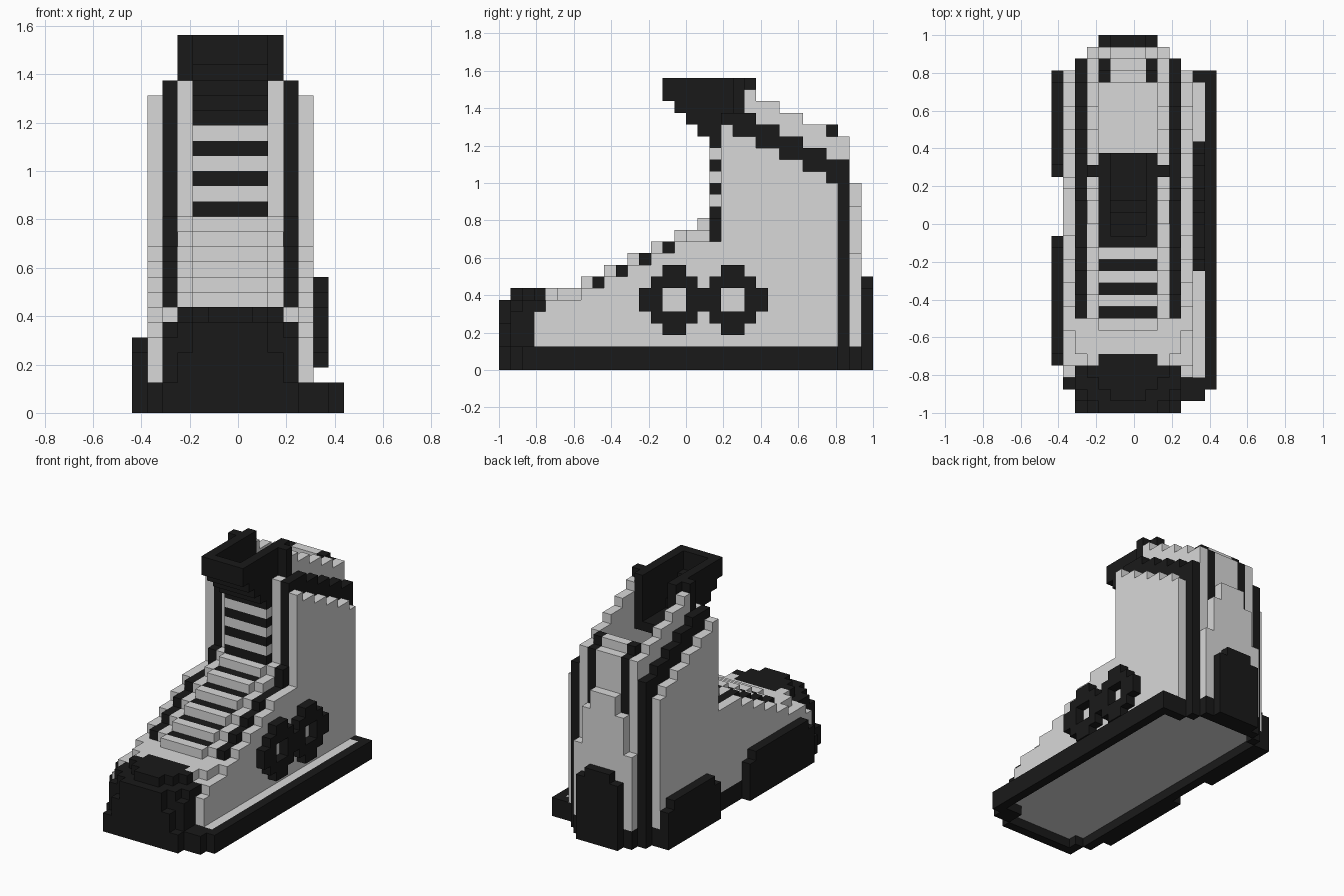
import bpy
import bmesh
from mathutils import Vector

if "Cube" in bpy.data.objects:
    bpy.data.objects.remove(bpy.data.objects["Cube"])

U = 1 / 16          # edge length of one block
cells = {}          # block position -> (part name, colour name)


def material(name, value):
    m = bpy.data.materials.new(name)
    m.use_nodes = True
    rgba = (value, value, value, 1)
    m.diffuse_color = rgba
    bsdf = next(n for n in m.node_tree.nodes if n.type == 'BSDF_PRINCIPLED')
    bsdf.inputs["Base Color"].default_value = rgba
    return m


MATS = {"black": material("black", 0.01), "grey": material("light grey", 0.69)}


def fill(part, colour, xs, ys, zs):
    for x in range(*xs):
        for y in range(*ys):
            for z in range(*zs):
                cells[x, y, z] = (part, colour)


def stepped(part, colour, x, steps, end, bottom=2):
    """Upright plate, mirrored on both sides; steps are (start y, top z)."""
    stops = [s[0] for s in steps[1:]] + [end]
    for (start, top), stop in zip(steps, stops):
        for side in (x, -2 - x):
            fill(part, colour, (side, side + 1), (start, stop), (bottom, top))


# Sole: black rim around a thin grey floor
outline = set()
for xs, ys in (((-5, 4), (-16, 14)), ((-4, 3), (-16, 15)), ((-6, -5), (-14, 13)),
               ((4, 6), (-15, 13)), ((6, 7), (-14, 13))):
    outline |= {(x, y) for x in range(*xs) for y in range(*ys)}
for x, y in outline:
    inner = all(n in outline for n in ((x + 1, y), (x - 1, y), (x, y + 1), (x, y - 1)))
    if inner and (x < 4 or y >= -13):
        fill("sole_floor", "grey", (x, x + 1), (y, y + 1), (1, 2))
    else:
        fill("sole_rim", "black", (x, x + 1), (y, y + 1), (0, 2))

# Toe box
fill("toe_box", "grey", (-5, 4), (-12, -8), (2, 6))
fill("toe_box", "grey", (-4, 3), (-12, -8), (6, 7))
fill("toe_box", "grey", (-5, 4), (-11, -8), (6, 7))

# Side walls, outer to inner
stepped("side_panel", "grey", 4,
        [(-13, 5), (-12, 6), (-9, 7), (-7, 8), (-5, 9), (-3, 10), (-1, 11),
         (3, 21), (4, 20), (6, 19), (8, 18), (10, 17), (12, 16)], 13)
stepped("side_trim", "black", 3,
        [(-8, 8), (-6, 9), (-4, 10), (-2, 11), (2, 13), (3, 22), (6, 21),
         (8, 20), (10, 19), (12, 18)], 14)
stepped("inner_wall", "grey", 2,
        [(-8, 8), (-6, 9), (-4, 10), (-2, 11), (0, 12), (2, 13), (3, 22),
         (5, 24), (6, 23), (8, 22), (10, 21), (12, 20)], 14)

# Laced tongue: stairs over the foot, then upright bands
for y in range(-9, 3):
    top = 8 + (y + 9) // 2
    fill("tongue", "grey", (-3, 2), (y, y + 1), (2, top))
    if y % 2 == 0 and y < 2:
        fill("laces", "black", (-3, 2), (y, y + 1), (top - 1, top))
for z in range(13, 20):
    colour = "black" if z % 2 else "grey"
    fill("laces" if z % 2 else "tongue", colour, (-3, 2), (2, 3), (z, z + 1))

# Collar: open tray with a stepped floor and side wings
fill("collar", "black", (-3, 2), (-2, -1), (23, 25))
for y in range(-1, 6):
    base = max(21 - y, 19)
    fill("collar", "black", (-3, 2), (y, y + 1), (base, base + 1))
    for x in (-3, 1):
        fill("collar", "black", (x, x + 1), (y, y + 1), (base, 25))
for x in (-4, 2):
    fill("collar_wing", "black", (x, x + 1), (4, 5), (22, 25))

# Back wall, its dark posts and the stepped heel panel
fill("back_wall", "grey", (-2, 1), (12, 13), (2, 21))
fill("back_wall", "grey", (-2, 1), (13, 14), (2, 20))
stepped("back_post", "black", 1, [(12, 21), (13, 20)], 14)
for grow, top in ((2, 10), (1, 14), (0, 16)):
    fill("heel_panel", "grey", (-2 - grow, 1 + grow), (14, 15), (2, top))
fill("heel_cap", "black", (-3, 2), (15, 16), (0, 7))
fill("heel_cap", "black", (-2, 1), (15, 16), (7, 8))

# Toe cap, rounded in layers
fill("toe_cap", "black", (-4, 3), (-16, -15), (2, 4))
fill("toe_cap", "black", (-3, 2), (-16, -15), (4, 6))
fill("toe_cap", "black", (-5, 4), (-15, -14), (2, 5))
fill("toe_cap", "black", (-4, 3), (-15, -14), (5, 6))
fill("toe_cap", "black", (-5, 4), (-14, -12), (2, 6))
fill("toe_cap", "black", (-2, 1), (-15, -14), (6, 7))
fill("toe_cap", "black", (-3, 2), (-14, -13), (6, 7))
fill("toe_cap", "black", (-4, 3), (-13, -12), (6, 7))
fill("toe_cap", "black", (-3, 2), (-12, -11), (6, 7))

# Guards on the right side, with clipped top corners
for start, stop in ((-12, -1), (4, 13)):
    fill("side_guard", "black", (-7, -6), (start, stop), (0, 4))
    fill("side_guard", "black", (-7, -6), (start + 1, stop - 1), (4, 5))

# Linked rings on the left side
for start in (-4, 1):
    for i, reach in enumerate((1, 2, 3, 3, 2, 1)):
        for z in range(6 - reach, 6 + reach):
            if not (reach == 3 and z in (5, 6)):
                fill("rings", "black", (5, 6), (start + i, start + i + 1), (z, z + 1))


# Turn the blocks into clean outer surfaces, one object per part
def build(part, colour):
    bm = bmesh.new()
    for pos, (name, _) in cells.items():
        if name != part:
            continue
        centre = Vector(pos) + Vector((0.5, 0.5, 0.5))
        for axis in range(3):
            for sign in (-1, 1):
                n = Vector((0, 0, 0))
                n[axis] = sign
                if tuple(int(p + d) for p, d in zip(pos, n)) in cells:
                    continue
                u = Vector((n.y, n.z, n.x))
                v = n.cross(u)
                mid = centre + n / 2
                bm.faces.new([bm.verts.new((mid + (a * u + b * v) / 2) * U)
                              for a, b in ((-1, -1), (1, -1), (1, 1), (-1, 1))])
    bmesh.ops.remove_doubles(bm, verts=bm.verts[:], dist=U / 100)
    mesh = bpy.data.meshes.new(part)
    bm.to_mesh(mesh)
    bm.free()
    mesh.materials.append(MATS[colour])
    bpy.context.scene.collection.objects.link(bpy.data.objects.new(part, mesh))


for part, colour in sorted(set(cells.values())):
    build(part, colour)
